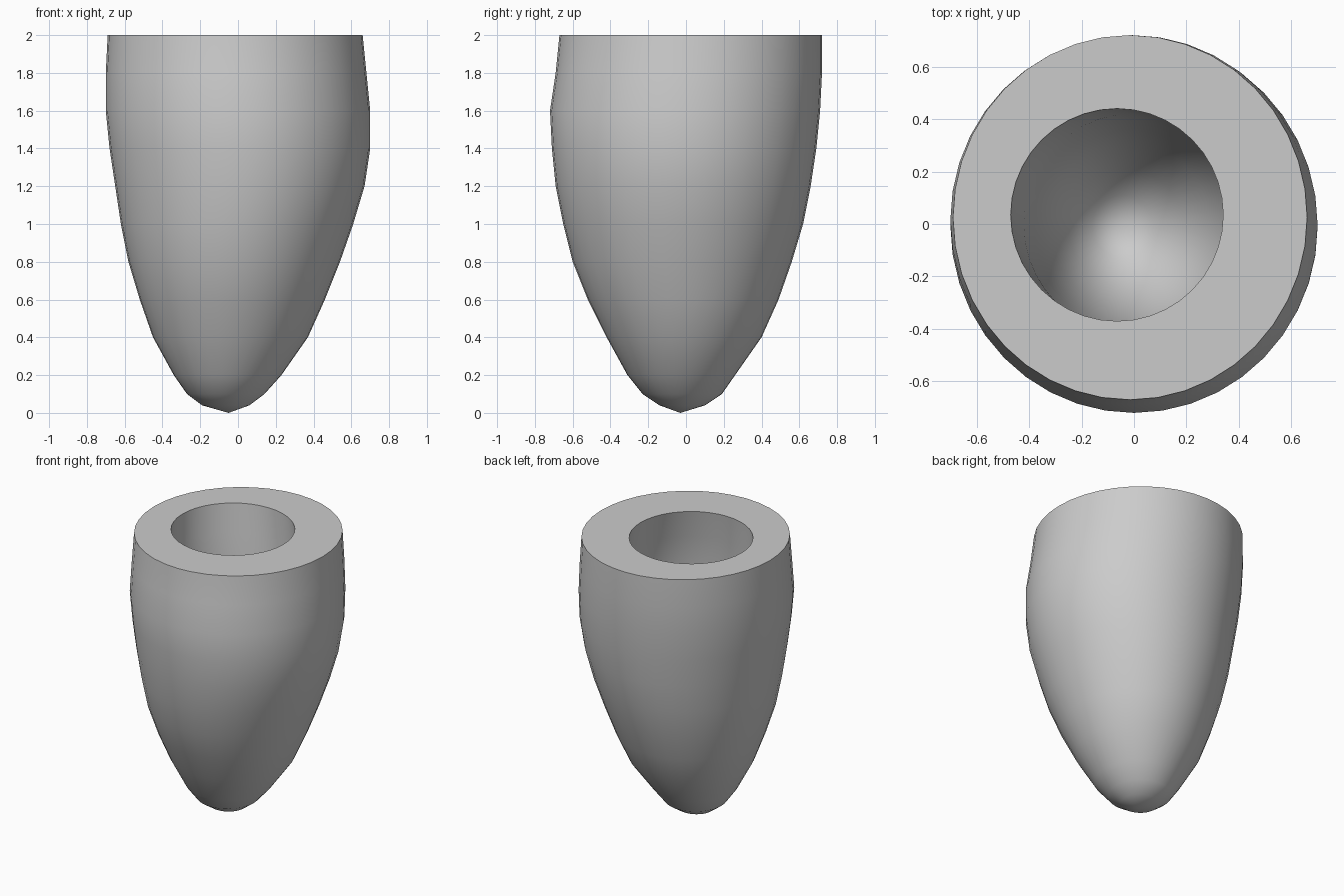
import bpy
import bmesh
import math

SIDES = 40

cube = bpy.data.objects.get("Cube")
if cube:
    bpy.data.objects.remove(cube, do_unlink=True)

# Section extents: height, left edge, right edge, front edge, back edge
OUTER_SECTIONS = [
    (0.04, -0.19, 0.06, -0.14, 0.10),
    (0.1, -0.27, 0.14, -0.23, 0.19),
    (0.2, -0.34, 0.23, -0.31, 0.26),
    (0.4, -0.45, 0.37, -0.42, 0.40),
    (0.6, -0.52, 0.46, -0.52, 0.49),
    (0.8, -0.58, 0.54, -0.60, 0.56),
    (1, -0.62, 0.61, -0.65, 0.62),
    (1.2, -0.65, 0.67, -0.69, 0.66),
    (1.4, -0.68, 0.70, -0.71, 0.69),
    (1.6, -0.70, 0.70, -0.72, 0.71),
    (1.8, -0.70, 0.68, -0.69, 0.72),
    (2, -0.69, 0.66, -0.67, 0.72),
]
CAVITY_SECTIONS = [
    (2, -0.47, 0.34, -0.37, 0.44),
    (1.8, -0.45, 0.38, -0.40, 0.43),
    (1.6, -0.42, 0.41, -0.42, 0.42),
    (1.4, -0.40, 0.41, -0.43, 0.41),
    (1.2, -0.38, 0.39, -0.41, 0.39),
    (1, -0.36, 0.35, -0.38, 0.36),
    (0.8, -0.32, 0.29, -0.33, 0.31),
    (0.6, -0.25, 0.19, -0.24, 0.21),
    (0.48, -0.16, 0.07, -0.13, 0.11),
]


def add_ring(bm, section):
    """Elliptical ring of vertices filling the section extents."""
    z, left, right, front, back = section
    ring = []
    for i in range(SIDES):
        angle = math.tau * i / SIDES
        x = (left + right) / 2 + (right - left) / 2 * math.cos(angle)
        y = (front + back) / 2 + (back - front) / 2 * math.sin(angle)
        ring.append(bm.verts.new((x, y, z)))
    return ring


def close_with_tip(bm, ring, tip_position):
    """Fan of triangles from a ring to one point."""
    tip = bm.verts.new(tip_position)
    for i in range(SIDES):
        bm.faces.new((ring[i], ring[(i + 1) % SIDES], tip))


# Thick-walled cup: outer wall, flat cut rim and cavity in one closed skin
bm = bmesh.new()
rings = [add_ring(bm, section) for section in OUTER_SECTIONS + CAVITY_SECTIONS]
for lower, upper in zip(rings, rings[1:]):
    for i in range(SIDES):
        j = (i + 1) % SIDES
        bm.faces.new((lower[i], lower[j], upper[j], upper[i]))
close_with_tip(bm, rings[0], (-0.05, -0.03, 0))
close_with_tip(bm, rings[-1], (-0.06, -0.02, 0.42))
bmesh.ops.recalc_face_normals(bm, faces=bm.faces)

mesh = bpy.data.meshes.new("hollow_cup")
bm.to_mesh(mesh)
bm.free()
cup = bpy.data.objects.new("hollow_cup", mesh)
bpy.context.collection.objects.link(cup)

# Single plain grey
grey = bpy.data.materials.new("plain_grey")
grey.use_nodes = True
colour = (0.6, 0.6, 0.6, 1)
grey.diffuse_color = colour
for node in grey.node_tree.nodes:
    if node.type == "BSDF_PRINCIPLED":
        node.inputs["Base Color"].default_value = colour
mesh.materials.append(grey)

# Smooth walls with crisp rim edges
for other in bpy.context.selected_objects:
    other.select_set(False)
cup.select_set(True)
bpy.context.view_layer.objects.active = cup
bpy.ops.object.shade_smooth_by_angle(angle=math.radians(50))
